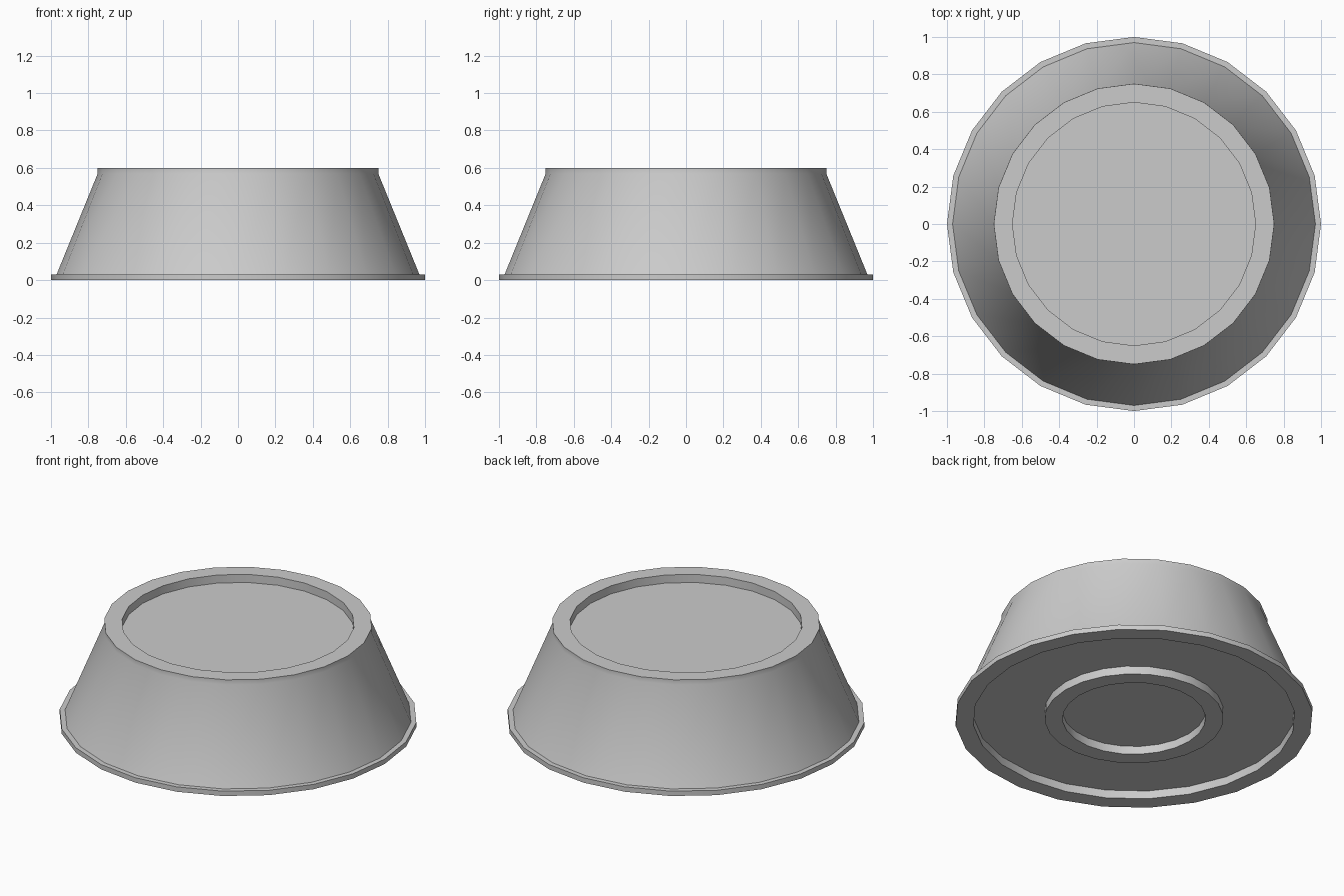
import bpy, bmesh, math

if "Cube" in bpy.data.objects:
    bpy.data.objects.remove(bpy.data.objects["Cube"])

SIDES = 24

# Half cross-section (radius, z), from the underside centre to the top centre
PROFILE = [
    (0, 0.05), (0.4, 0.05),                    # inner underside recess
    (0.4, 0), (0.5, 0), (0.5, 0.05),           # foot ring
    (0.9, 0.05), (0.9, 0), (1, 0), (1, 0.03),  # base rim
    (0.97, 0.03), (0.75, 0.57), (0.75, 0.6),   # tapered wall and top band
    (0.65, 0.6), (0.65, 0.55), (0, 0.55),      # top lip and recess
]

bm = bmesh.new()
rings = []
for r, z in PROFILE:
    if r == 0:
        continue
    rings.append([bm.verts.new((r * math.cos(2 * math.pi * i / SIDES),
                                r * math.sin(2 * math.pi * i / SIDES), z))
                  for i in range(SIDES)])

# Walls between neighbouring rings
for a, b in zip(rings, rings[1:]):
    for i in range(SIDES):
        j = (i + 1) % SIDES
        bm.faces.new((a[i], a[j], b[j], b[i]))

# Flat discs closing the underside and the top recess
bm.faces.new(rings[0][::-1])
bm.faces.new(rings[-1])
bmesh.ops.recalc_face_normals(bm, faces=bm.faces[:])

mesh = bpy.data.meshes.new("tapered_pedestal")
bm.to_mesh(mesh)
bm.free()
obj = bpy.data.objects.new("tapered_pedestal", mesh)
bpy.context.collection.objects.link(obj)
bpy.context.view_layer.objects.active = obj
obj.select_set(True)
bpy.ops.object.shade_smooth_by_angle(angle=math.radians(30))
